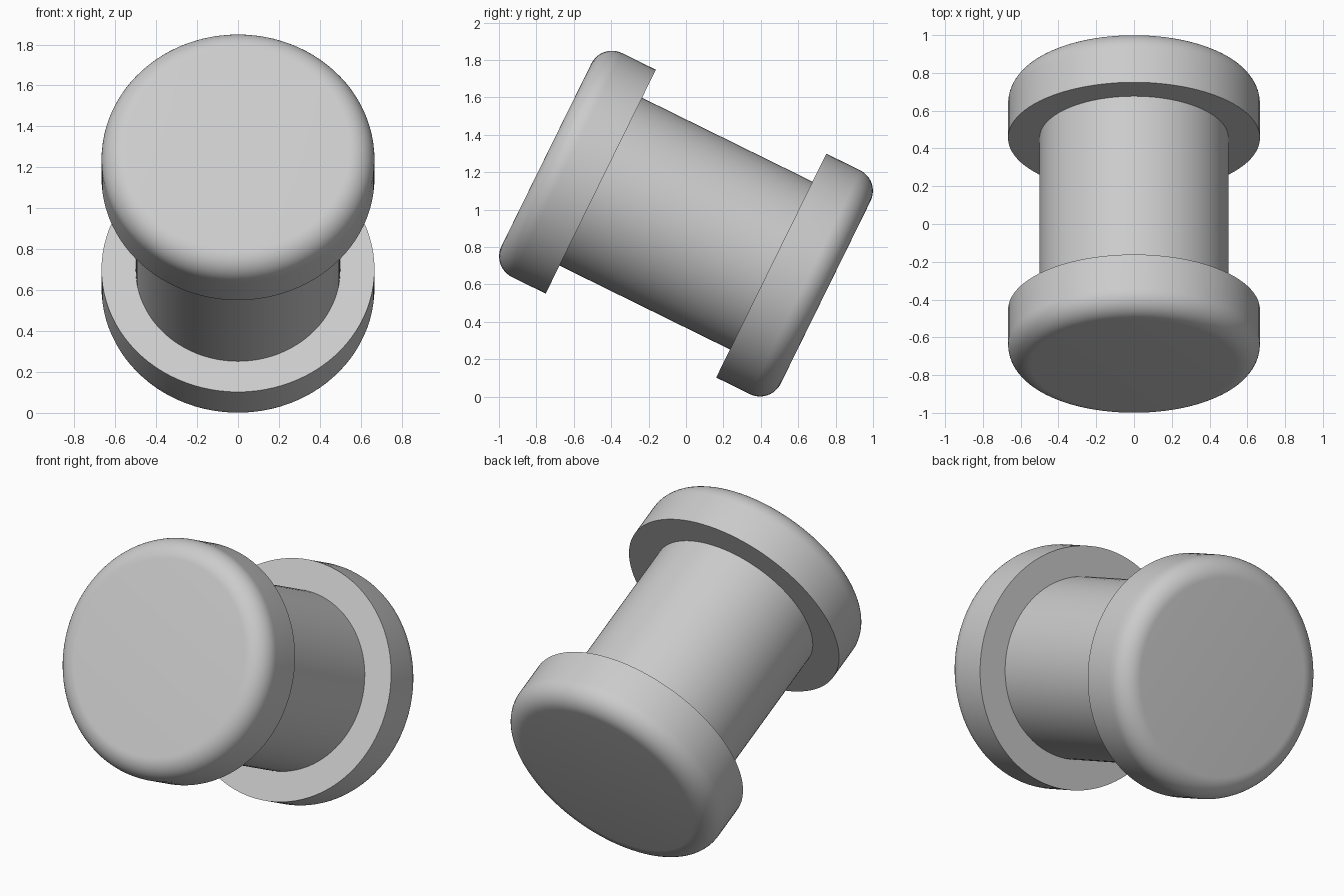
import bpy, bmesh
from math import radians, sin, cos, pi
from mathutils import Matrix

cube = bpy.data.objects.get("Cube")
if cube:
    bpy.data.objects.remove(cube, do_unlink=True)

SEGMENTS = 96
SHAFT_R, FLANGE_R = 0.5, 0.667
INNER, OUTER, FILLET = 0.508, 0.832, 0.123
TILT = Matrix.Translation((0, 0, 0.925)) @ Matrix.Rotation(radians(63.8), 4, "X")

grey = bpy.data.materials.new("plain grey")
grey.use_nodes = True
grey.diffuse_color = (0.6, 0.6, 0.6, 1)
grey.node_tree.nodes["Principled BSDF"].inputs["Base Color"].default_value = (0.6, 0.6, 0.6, 1)


def lathe(name, profile, matrix):
    """Revolve (radius, height) points about the local z axis."""
    bm = bmesh.new()
    verts = [bm.verts.new((r, 0, z)) for r, z in profile]
    edges = [bm.edges.new(pair) for pair in zip(verts, verts[1:])]
    bmesh.ops.spin(bm, geom=verts + edges, cent=(0, 0, 0), axis=(0, 0, 1),
                   angle=2 * pi, steps=SEGMENTS)
    bmesh.ops.remove_doubles(bm, verts=bm.verts[:], dist=1e-5)
    bmesh.ops.recalc_face_normals(bm, faces=bm.faces[:])
    mesh = bpy.data.meshes.new(name)
    bm.to_mesh(mesh)
    bm.free()
    mesh.materials.append(grey)
    obj = bpy.data.objects.new(name, mesh)
    bpy.context.collection.objects.link(obj)
    obj.matrix_world = matrix
    bpy.ops.object.select_all(action="DESELECT")
    obj.select_set(True)
    bpy.context.view_layer.objects.active = obj
    bpy.ops.object.shade_smooth_by_angle(angle=radians(30))
    return obj


# Central shaft between the two flanges
lathe("shaft", [(SHAFT_R, -INNER), (SHAFT_R, INNER)], TILT)

# Flange: flat inner ring, straight rim, rounded outer edge, flat end
arc = [(FLANGE_R - FILLET + FILLET * cos(a), OUTER - FILLET + FILLET * sin(a))
       for a in (i * pi / 24 for i in range(13))]
flange = [(SHAFT_R, INNER), (FLANGE_R, INNER)] + arc + [(0, OUTER)]
lathe("front_flange", flange, TILT)
lathe("back_flange", flange, TILT @ Matrix.Rotation(pi, 4, "X"))
